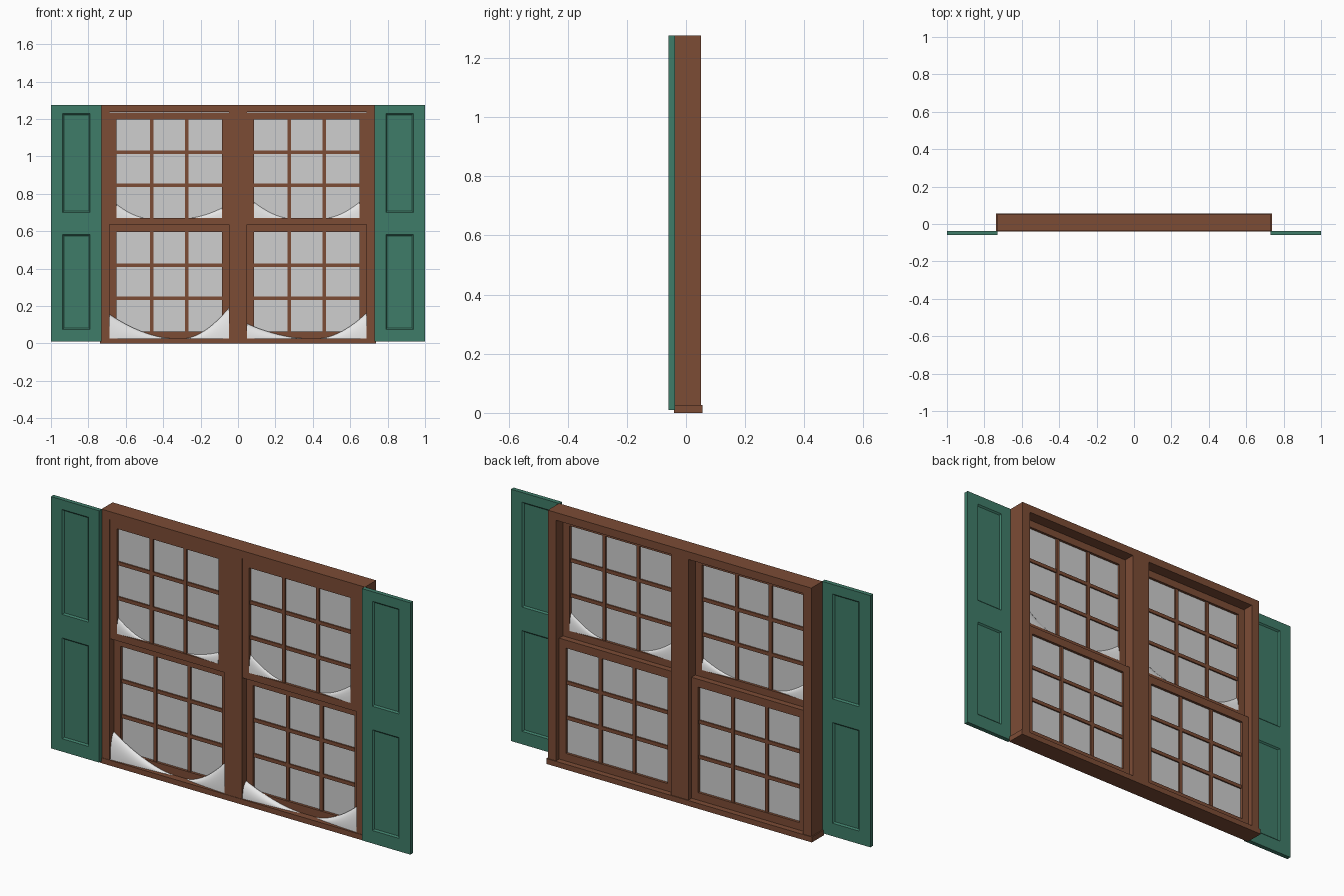
import bpy, bmesh, math
from mathutils import Vector, Matrix

if "Cube" in bpy.data.objects:
    bpy.data.objects.remove(bpy.data.objects["Cube"])


def material(name, rgb):
    m = bpy.data.materials.new(name)
    m.diffuse_color = (*rgb, 1)
    m.use_nodes = True
    m.node_tree.nodes["Principled BSDF"].inputs["Base Color"].default_value = m.diffuse_color
    return m


BROWN = material("brown_wood", (0.20, 0.072, 0.036))
GREEN = material("green_paint", (0.049, 0.20, 0.138))
GLASS = material("grey_glass", (0.62, 0.62, 0.62))
SNOW = material("white_snow", (0.93, 0.93, 0.93))


def add_box(bm, x0, x1, y0, y1, z0, z1):
    mat = (Matrix.Translation(((x0 + x1) / 2, (y0 + y1) / 2, (z0 + z1) / 2))
           @ Matrix.Diagonal((abs(x1 - x0), y1 - y0, z1 - z0, 1)))
    bmesh.ops.create_cube(bm, size=1, matrix=mat)


def finish(bm, name, mat):
    bmesh.ops.recalc_face_normals(bm, faces=bm.faces)
    me = bpy.data.meshes.new(name)
    bm.to_mesh(me)
    bm.free()
    me.materials.append(mat)
    ob = bpy.data.objects.new(name, me)
    bpy.context.collection.objects.link(ob)
    return ob


def boxes(name, mat, items):
    bm = bmesh.new()
    for it in items:
        add_box(bm, *it)
    return finish(bm, name, mat)


# Outer frame: head, jambs, centre mullion and sill
FY, BY = -0.038, 0.051
boxes("window_frame", BROWN, [
    (-0.733, 0.733, FY, BY, 1.237, 1.276),
    (-0.733, -0.687, FY, BY, 0.026, 1.237),
    (0.687, 0.733, FY, BY, 0.026, 1.237),
    (-0.049, 0.049, FY, BY, 0.026, 1.237),
])
boxes("sill", BROWN, [(-0.739, 0.739, -0.040, 0.055, 0, 0.027)])


# Sash with stiles, rails, muntins and a glass sheet
def sash(name, cx, z0, z1, g0, g1, y0, y1):
    w, g, m = 0.319, 0.282, 0.009
    ym = (y0 + y1) / 2
    parts = [
        (cx - w, cx - g, y0, y1, z0, z1),
        (cx + g, cx + w, y0, y1, z0, z1),
        (cx - g, cx + g, y0, y1, z0, g0),
        (cx - g, cx + g, y0, y1, g1, z1),
    ]
    for k in (-1, 1):
        x = cx + k * g / 3
        z = (g0 + g1) / 2 + k * (g1 - g0) / 6
        parts.append((x - m, x + m, ym - 0.010, ym + 0.010, g0, g1))
        parts.append((cx - g, cx + g, ym - 0.009, ym + 0.009, z - m, z + m))
    boxes(name + "_sash", BROWN, parts)
    boxes(name + "_glass", GLASS, [(cx - g, cx + g, ym - 0.002, ym + 0.002, g0, g1)])


for side, cx in (("left", -0.368), ("right", 0.368)):
    sash("upper_" + side, cx, 0.635, 1.235, 0.67, 1.198, -0.034, -0.004)
    sash("lower_" + side, cx, 0.027, 0.635, 0.065, 0.595, -0.004, 0.026)


# Snow drift: tall in the corner x0, fading out towards x1
def drift(name, x0, x1, z, h, yc, d, sweep):
    bm = bmesh.new()
    n, s = 14, 10
    rows = []
    for i in range(n + 1):
        f = 1 - i / n * 0.985
        hh, dd = h * f ** 1.7, d * f ** 0.5
        rows.append([bm.verts.new((x0 + (x1 - x0) * i / n,
                                   yc - dd * math.cos(sweep * j / s),
                                   z + hh * math.sin(sweep * j / s)))
                     for j in range(s + 1)])
        if sweep < 3:
            rows[-1].append(bm.verts.new((rows[-1][0].co.x, yc, z)))
    for a, b in zip(rows, rows[1:]):
        for j in range(len(a)):
            k = (j + 1) % len(a)
            bm.faces.new((a[j], a[k], b[k], b[j]))
    bm.faces.new(rows[0])
    bm.faces.new(rows[-1])
    ob = finish(bm, name, SNOW)
    bpy.context.view_layer.objects.active = ob
    ob.select_set(True)
    bpy.ops.object.shade_smooth_by_angle(angle=math.radians(40))
    ob.select_set(False)


# Lower drifts lean on the sash front, upper ones straddle the glass
for i, (x0, x1, h) in enumerate(((-0.687, -0.36, 0.128), (-0.049, -0.28, 0.162),
                                 (0.049, 0.35, 0.078), (0.687, 0.44, 0.135))):
    drift(f"lower_snow_{i}", x0, x1, 0.027, h, -0.004, 0.030, math.pi / 2)
for i, (x0, x1, h) in enumerate(((-0.650, -0.49, 0.076), (-0.086, -0.27, 0.055),
                                 (0.086, 0.27, 0.087), (0.650, 0.47, 0.087))):
    drift(f"upper_snow_{i}", x0, x1, 0.67, h, -0.019, 0.016, math.pi)


# Shutters: slab cut into a grid, panel faces sunk on both sides
def shutter(name, s):
    bm = bmesh.new()
    add_box(bm, s * 0.731, s * 1.0, -0.059, -0.037, 0.010, 1.276)
    cuts = [((s * x, 0, 0), (1, 0, 0)) for x in (0.790, 0.937)]
    cuts += [((0, 0, z), (0, 0, 1)) for z in (0.075, 0.582, 0.700, 1.228)]
    for co, no in cuts:
        bmesh.ops.bisect_plane(bm, geom=bm.verts[:] + bm.edges[:] + bm.faces[:],
                               plane_co=co, plane_no=no)
    bmesh.ops.recalc_face_normals(bm, faces=bm.faces)
    panels = []
    for f in bm.faces:
        c = f.calc_center_median()
        if (abs(f.normal.y) > 0.9 and 0.79 < abs(c.x) < 0.937
                and (0.075 < c.z < 0.582 or 0.70 < c.z < 1.228)):
            panels.append(f)
    bmesh.ops.inset_individual(bm, faces=panels, thickness=0.010, depth=-0.007)
    finish(bm, name, GREEN)


shutter("left_shutter", -1)
shutter("right_shutter", 1)
